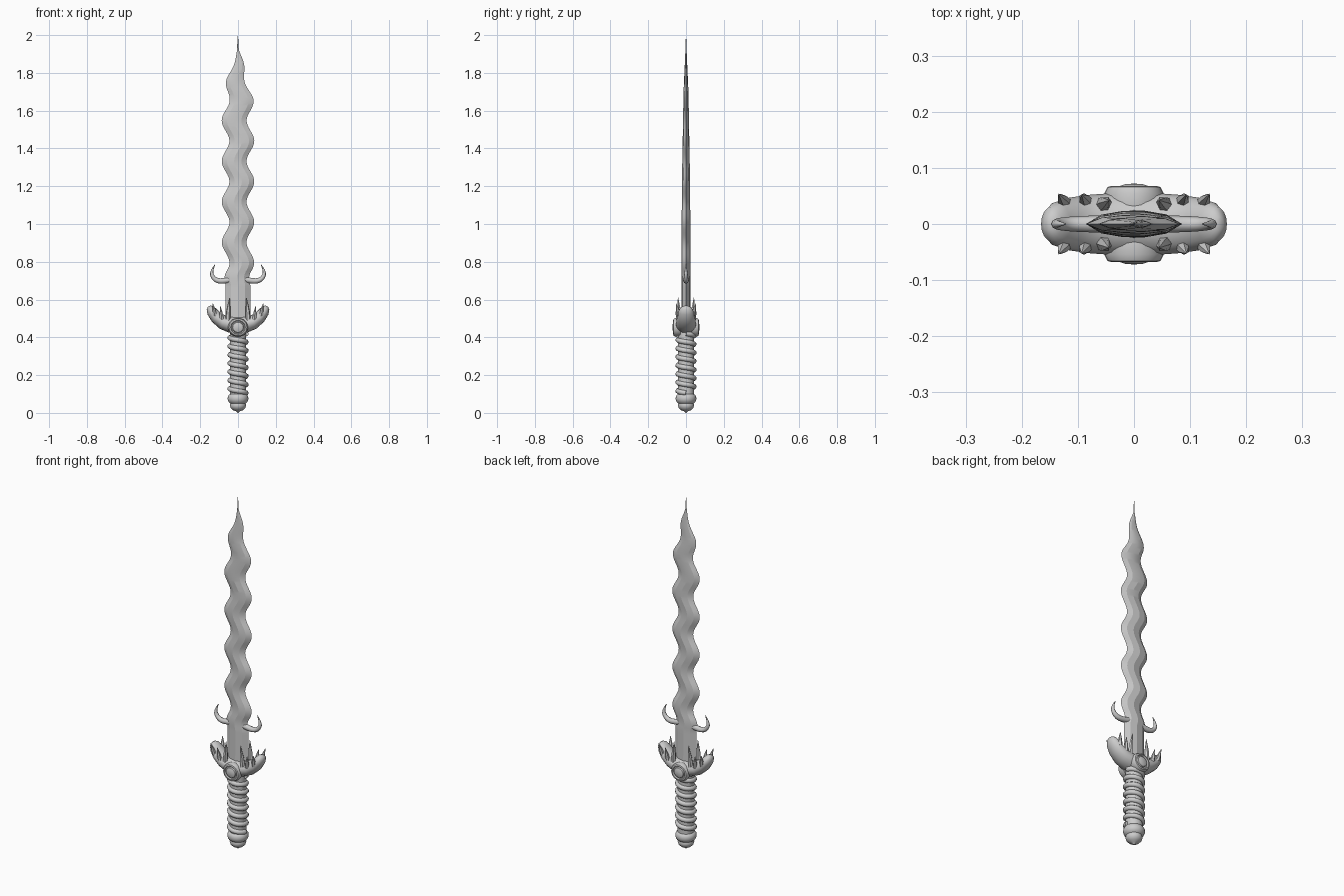
import bpy, bmesh, math
from mathutils import Vector

if "Cube" in bpy.data.objects:
    bpy.data.objects.remove(bpy.data.objects["Cube"], do_unlink=True)

steel = bpy.data.materials.new("grey steel")
steel.use_nodes = True
GREY = (0.6, 0.6, 0.6, 1)
steel.diffuse_color = GREY
steel.node_tree.nodes["Principled BSDF"].inputs["Base Color"].default_value = GREY


def finish(name, mesh, angle=35):
    obj = bpy.data.objects.new(name, mesh)
    bpy.context.collection.objects.link(obj)
    mesh.materials.clear()
    mesh.materials.append(steel)
    bpy.ops.object.select_all(action='DESELECT')
    obj.select_set(True)
    bpy.context.view_layer.objects.active = obj
    bpy.ops.object.shade_smooth_by_angle(angle=math.radians(angle))
    return obj


def loft(name, rings, angle=35):
    """Skin a list of equal closed rings and cap both ends."""
    bm = bmesh.new()
    loops = [[bm.verts.new(p) for p in ring] for ring in rings]
    n = len(loops[0])
    for a, b in zip(loops, loops[1:]):
        for i in range(n):
            j = (i + 1) % n
            bm.faces.new((a[i], a[j], b[j], b[i]))
    bm.faces.new(loops[0])
    bm.faces.new(loops[-1])
    bmesh.ops.recalc_face_normals(bm, faces=bm.faces)
    mesh = bpy.data.meshes.new(name)
    bm.to_mesh(mesh)
    bm.free()
    return finish(name, mesh, angle)


def lathe(name, profile, sides=24, place=lambda p: p, angle=35):
    """Revolve (radius, height) pairs around an axis."""
    turn = [math.tau * i / sides for i in range(sides)]
    return loft(name, [[place(Vector((r * math.cos(t), r * math.sin(t), h)))
                        for t in turn] for r, h in profile], angle)


def tube(name, points, radii, depth, smooth=False):
    """Round tapering tube along points."""
    curve = bpy.data.curves.new(name, 'CURVE')
    curve.dimensions = '3D'
    curve.bevel_depth = depth
    curve.bevel_resolution = 2
    curve.use_fill_caps = True
    spline = curve.splines.new('NURBS' if smooth else 'POLY')
    spline.points.add(len(points) - 1)
    for sp, p, r in zip(spline.points, points, radii):
        sp.co = (*p, 1)
        sp.radius = r
    if smooth:
        spline.use_endpoint_u = True
        spline.order_u = 3
        spline.resolution_u = 6
    temp = bpy.data.objects.new(name + "_path", curve)
    bpy.context.collection.objects.link(temp)
    bpy.context.view_layer.update()
    graph = bpy.context.evaluated_depsgraph_get()
    mesh = bpy.data.meshes.new_from_object(temp.evaluated_get(graph))
    bpy.data.objects.remove(temp, do_unlink=True)
    return finish(name, mesh, 50)


def interp(table, t):
    for (a, va), (b, vb) in zip(table, table[1:]):
        if t <= b:
            return va + (vb - va) * max(0, (t - a) / (b - a))
    return table[-1][1]


# Wavy blade: ridge in the middle, steep bevels at both edges
WIDTH = [(0.45, 0.065), (1.6, 0.066), (1.66, 0.063), (1.72, 0.055), (1.77, 0.046),
         (1.85, 0.025), (1.92, 0.005), (2.0, 0.0008)]
THICK = [(0.45, 0.025), (1.2, 0.022), (1.7, 0.013), (1.9, 0.004), (2.0, 0.0006)]


def blade_ring(z):
    w, t = interp(WIDTH, z), interp(THICK, z)
    wave = 0.31 * w * interp([(0.68, 0), (0.76, 1)], z)
    c = wave * math.cos(math.tau * (z - 1.44) / 0.215)
    s = 0.58 * w
    half = [(-w, 0), (-s, -0.72 * t), (0, -t), (s, -0.72 * t)]
    return [(c + k * x, k * y, z) for k in (1, -1) for x, y in half]


STEPS = 120
loft("blade", [blade_ring(0.45 + 1.55 * i / STEPS) for i in range(STEPS + 1)], 15)

# Curved horns on both sides of the blade base
HORN = [(0.04, 0.705), (0.085, 0.695), (0.125, 0.705), (0.146, 0.745), (0.122, 0.785)]
for side, label in ((1, "left"), (-1, "right")):
    tube(label + "_blade_horn", [(side * x, 0, z) for x, z in HORN],
         [1.2, 1.15, 0.95, 0.65, 0.1], 0.013, True)

# Crescent guard: x, z, thickness in the bend plane, depth
ARM = [(0, 0.465, 0.045, 0.055), (0.04, 0.467, 0.043, 0.055), (0.08, 0.48, 0.038, 0.052),
       (0.115, 0.506, 0.033, 0.047), (0.137, 0.535, 0.028, 0.04), (0.148, 0.555, 0.02, 0.03),
       (0.153, 0.565, 0.008, 0.012)]
path = [(-x, z, r, d) for x, z, r, d in reversed(ARM[1:])] + ARM
rings = []
for i, (x, z, r, d) in enumerate(path):
    a, b = path[max(i - 1, 0)], path[min(i + 1, len(path) - 1)]
    n = Vector((a[1] - b[1], 0, b[0] - a[0])).normalized()
    turn = [math.tau * k / 16 for k in range(16)]
    rings.append([Vector((x, d * math.sin(t), z)) + n * r * math.cos(t) for t in turn])
loft("guard", rings, 50)

# Spikes along the top of the guard: base and tip
SPIKES = [((0.055, 0.035, 0.49), (0.045, 0.042, 0.61), 0.014),
          ((0.086, 0.04, 0.495), (0.093, 0.052, 0.565), 0.012),
          ((0.122, 0.036, 0.515), (0.134, 0.053, 0.58), 0.012)]
for sx in (1, -1):
    for sy in (1, -1):
        for k, (base, tip, r) in enumerate(SPIKES):
            p = Vector((base[0] * sx, base[1] * sy, base[2]))
            q = Vector((tip[0] * sx, tip[1] * sy, tip[2]))
            rot = (q - p).to_track_quat('Z', 'Y')
            h = (q - p).length
            lathe("guard_spike_%d" % (k + 1), [(r, 0), (r * 0.8, h * 0.45), (0.001, h)], 6,
                  lambda v, p=p, rot=rot: p + rot @ v)

# Round medallions, front and back, with a raised rim and domed centre
DISC = [(0.05, 0.03), (0.053, 0.054), (0.047, 0.066), (0.039, 0.068), (0.036, 0.06),
        (0.031, 0.06), (0.028, 0.067), (0.016, 0.071), (0.002, 0.072)]
for sy, label in ((-1, "front"), (1, "back")):
    lathe(label + "_medallion", DISC, 24,
          lambda v, sy=sy: Vector((v.x, sy * v.z, 0.453 + v.y * 0.95)))

# Grip core and its spiral wrap
lathe("grip", [(0.043, 0.08), (0.043, 0.44)])
TURNS, PER = 7, 20
wrap = []
for i in range(TURNS * PER + 1):
    a = -math.tau * i / PER
    wrap.append((0.043 * math.cos(a), 0.043 * math.sin(a), 0.105 + 0.315 * i / (TURNS * PER)))
tube("grip_wrap", wrap, [1] * len(wrap), 0.0135)

# Stepped round pommel
lathe("pommel", [(0.002, 0), (0.012, 0.009), (0.028, 0.015), (0.039, 0.027), (0.043, 0.04),
                 (0.04, 0.05), (0.05, 0.058), (0.055, 0.072), (0.054, 0.086), (0.047, 0.097),
                 (0.04, 0.1)])
